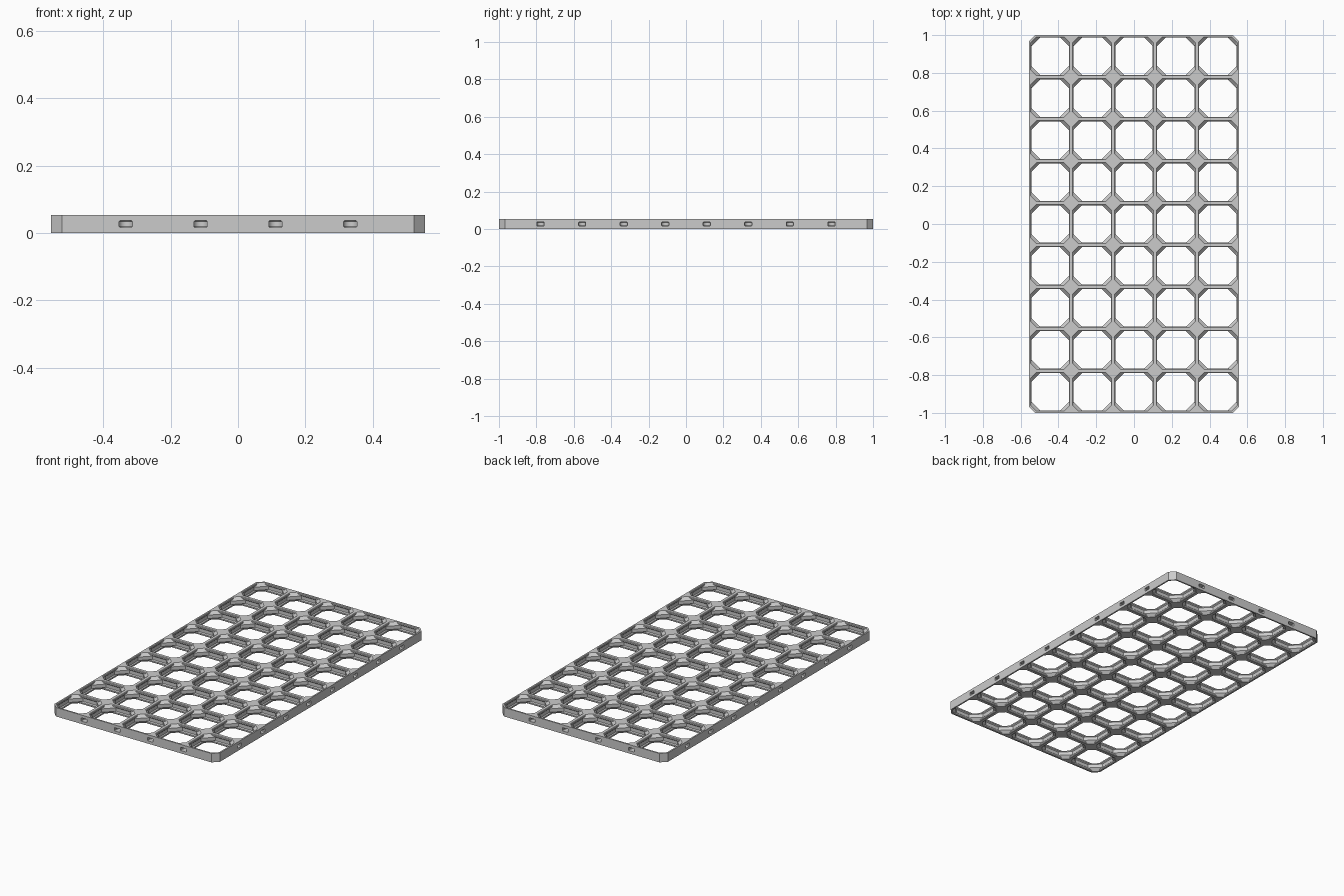
import bpy, bmesh, math
from mathutils import Matrix, Vector

if "Cube" in bpy.data.objects:
    bpy.data.objects.remove(bpy.data.objects["Cube"])

MM = 1 / 126                      # model units per millimetre
PITCH, NX, NY, THICK = 28.0, 5, 9, 6.8
HALF = PITCH / 2
CORNER_CUT = 4.2                  # chamfer on the four board corners

# Hole profile from one face to the middle: height, wall inset, corner distance
half_profile = [(0, 1.1, 4.2), (0.4, 1.5, 4.6), (1.4, 1.5, 5.6), (2.1, 0.8, 6.3)]
profile = half_profile + [(THICK - z, w, d) for z, w, d in reversed(half_profile)]


def octagon(half, cuts):
    """Square with each corner cut; corners run counter-clockwise from +x+y."""
    pts = []
    for k, c in enumerate(cuts):
        rot = Matrix.Rotation(k * math.pi / 2, 2)
        pts += [rot @ Vector((half, half - c)), rot @ Vector((half - c, half))]
    return pts


def make_object(name, bm):
    mesh = bpy.data.meshes.new(name)
    bm.to_mesh(mesh)
    bm.free()
    ob = bpy.data.objects.new(name, mesh)
    bpy.context.collection.objects.link(ob)
    return ob


# Grid board: one cell at a time, each a ring stack around an eight-sided hole
bm = bmesh.new()
for i in range(NX):
    for j in range(NY):
        cx, cy = (i - (NX - 1) / 2) * PITCH, (j - (NY - 1) / 2) * PITCH
        left, right, front, back = i == 0, i == NX - 1, j == 0, j == NY - 1
        cuts = [CORNER_CUT if a and b else 0 for a, b in
                ((right, back), (left, back), (left, front), (right, front))]
        rim = octagon(HALF, cuts)

        def ring(pts, z):
            verts = []
            for k, p in enumerate(pts):
                same = k % 2 and (p - pts[k - 1]).length < 1e-4
                verts.append(verts[-1] if same else
                             bm.verts.new(((cx + p.x) * MM, (cy + p.y) * MM, z * MM)))
            return verts

        rings = [ring(rim, 0)]
        for z, wall, dist in profile:
            h = HALF - wall
            cut = 2 * h - (PITCH - dist * math.sqrt(2))
            rings.append(ring(octagon(h, [cut] * 4), z))
        rings.append(ring(rim, THICK))
        for a, b in zip(rings, rings[1:]):
            for k in range(8):
                n = (k + 1) % 8
                loop = list(dict.fromkeys((a[k], a[n], b[n], b[k])))
                bm.faces.new(loop)
bmesh.ops.remove_doubles(bm, verts=bm.verts, dist=1e-5)

# Outer side walls join the two open borders
border = [e for e in bm.edges if e.is_boundary]
bmesh.ops.bridge_loops(bm, edges=border)
bmesh.ops.recalc_face_normals(bm, faces=bm.faces)
board = make_object("grid_board", bm)

# Connector slots: round-ended pockets on the edge at every cell junction
cb = bmesh.new()


def add_slot(x, y, angle):
    rot = Matrix.Rotation(angle, 2)
    stack = []
    for z, inset in ((-1.25, 0.3), (-0.95, 0), (0.95, 0), (1.25, 0.3)):
        r = 2.6 - inset
        pts = [(2.45 - inset, -1), (2.45 - inset, 0.6)]
        pts += [(r * math.cos(t * math.pi / 12), 2.5 + r * math.sin(t * math.pi / 12))
                for t in range(13)]
        pts += [(inset - 2.45, 0.6), (inset - 2.45, -1)]
        level = []
        for p in pts:
            q = rot @ Vector(p)
            level.append(cb.verts.new(((x + q.x) * MM, (y + q.y) * MM,
                                       (THICK / 2 + z) * MM)))
        stack.append(level)
    n = len(stack[0])
    for a, b in zip(stack, stack[1:]):
        for k in range(n):
            cb.faces.new((a[k], a[(k + 1) % n], b[(k + 1) % n], b[k]))
    cb.faces.new(stack[0][::-1])
    cb.faces.new(stack[-1])


for i in range(1, NX):
    x = (i - NX / 2) * PITCH
    add_slot(x, -NY / 2 * PITCH, 0)
    add_slot(x, NY / 2 * PITCH, math.pi)
for j in range(1, NY):
    y = (j - NY / 2) * PITCH
    add_slot(-NX / 2 * PITCH, y, -math.pi / 2)
    add_slot(NX / 2 * PITCH, y, math.pi / 2)
bmesh.ops.recalc_face_normals(cb, faces=cb.faces)
cutter = make_object("slot_cutter", cb)
cutter.hide_render = True

mod = board.modifiers.new("slots", 'BOOLEAN')
mod.operation, mod.solver, mod.object = 'DIFFERENCE', 'EXACT', cutter
bpy.context.view_layer.objects.active = board
board.select_set(True)
bpy.ops.object.modifier_apply(modifier=mod.name)
bpy.data.objects.remove(cutter)

# Single plain grey; only the slot curves are shallow enough to smooth
grey = bpy.data.materials.new("light_grey")
grey.diffuse_color = (0.6, 0.6, 0.6, 1)
grey.use_nodes = True
grey.node_tree.nodes["Principled BSDF"].inputs["Base Color"].default_value = grey.diffuse_color
board.data.materials.clear()
board.data.materials.append(grey)
bpy.ops.object.shade_smooth_by_angle(angle=math.radians(30))
